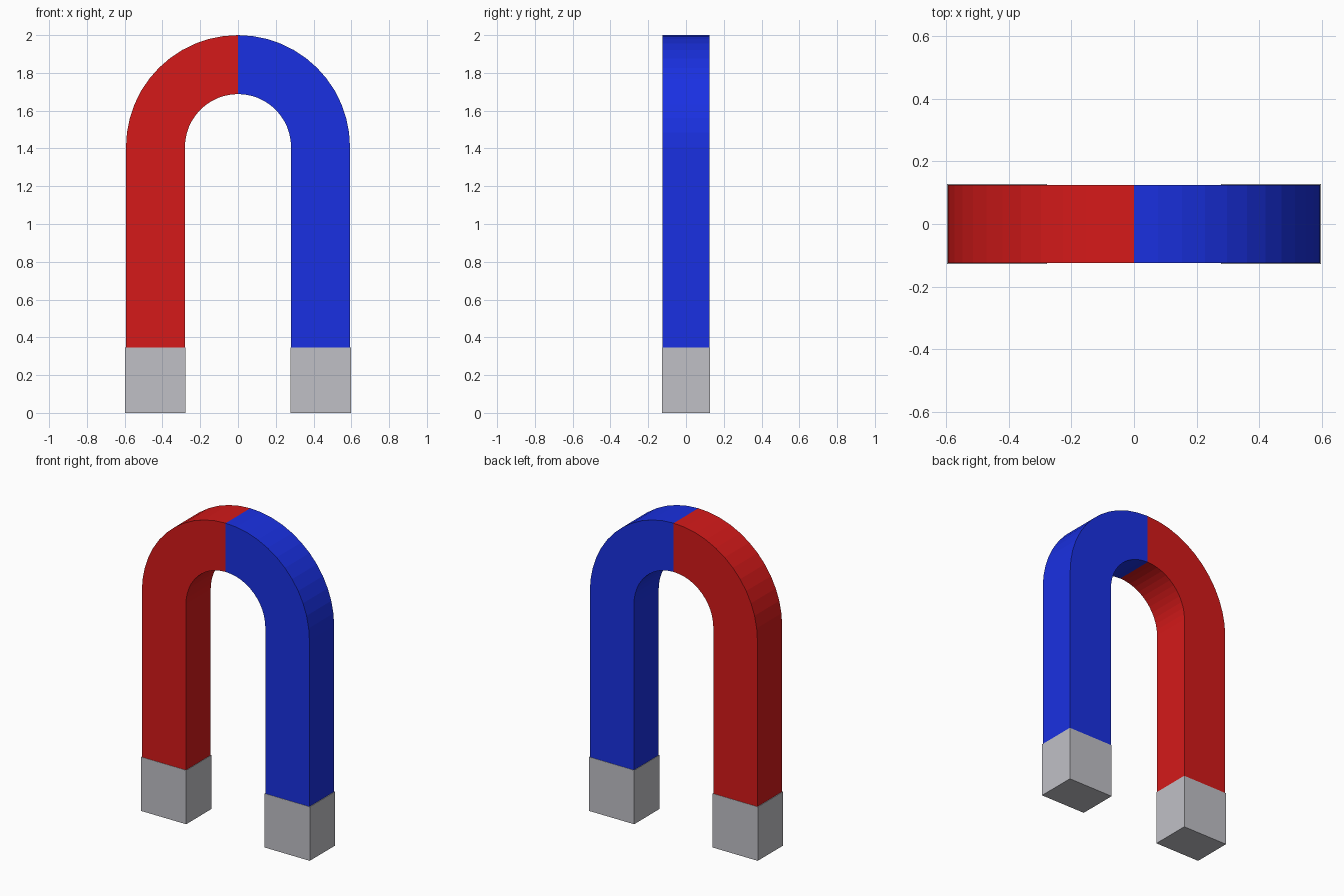
import bpy, bmesh, math

if "Cube" in bpy.data.objects:
    bpy.data.objects.remove(bpy.data.objects["Cube"])

R_OUT, R_IN = 0.593, 0.281      # outer and inner bend radius
Z_BEND, Z_TIP = 1.407, 0.345    # start of the bend, top of the steel tips
DEPTH = 0.25
TIP_SIZE = (0.319, 0.254, Z_TIP)
TIP_X = 0.4375
SEG = 12                        # flat facets per quarter bend


def material(name, rgb):
    m = bpy.data.materials.new(name)
    m.diffuse_color = (*rgb, 1)
    m.use_nodes = True
    m.node_tree.nodes["Principled BSDF"].inputs["Base Color"].default_value = m.diffuse_color
    return m


red = material("red", (0.66, 0.01, 0.01))
blue = material("blue", (0.01, 0.03, 0.76))
steel = material("steel grey", (0.53, 0.53, 0.565))


def add_object(name, bm, mat):
    bmesh.ops.recalc_face_normals(bm, faces=bm.faces)
    mesh = bpy.data.meshes.new(name)
    bm.to_mesh(mesh)
    bm.free()
    mesh.materials.append(mat)
    bpy.context.collection.objects.link(bpy.data.objects.new(name, mesh))


def extrude_profile(name, outline, depth, mat):
    """Extrude a closed XZ outline along y."""
    bm = bmesh.new()
    face = bm.faces.new([bm.verts.new((x, -depth / 2, z)) for x, z in outline])
    new = bmesh.ops.extrude_face_region(bm, geom=[face], use_keep_orig=True)["geom"]
    bmesh.ops.translate(bm, vec=(0, depth, 0),
                        verts=[g for g in new if isinstance(g, bmesh.types.BMVert)])
    add_object(name, bm, mat)


def box(name, centre, size, mat):
    bm = bmesh.new()
    bmesh.ops.create_cube(bm, size=1)
    bmesh.ops.scale(bm, vec=size, verts=bm.verts)
    bmesh.ops.translate(bm, vec=centre, verts=bm.verts)
    add_object(name, bm, mat)


for side, label, mat in ((-1, "red", red), (1, "blue", blue)):
    # Straight leg plus quarter bend up to the centre seam
    angles = [math.pi / 2 * i / SEG for i in range(SEG + 1)]
    outer, inner = ([(side * r * math.cos(a), Z_BEND + r * math.sin(a)) for a in angles]
                    for r in (R_OUT, R_IN))
    outline = [(side * R_IN, Z_TIP), (side * R_OUT, Z_TIP)] + outer + inner[::-1]
    extrude_profile(label + "_half", outline, DEPTH, mat)

    # Slightly wider steel pole tip
    box(label + "_pole_tip", (side * TIP_X, 0, Z_TIP / 2), TIP_SIZE, steel)
